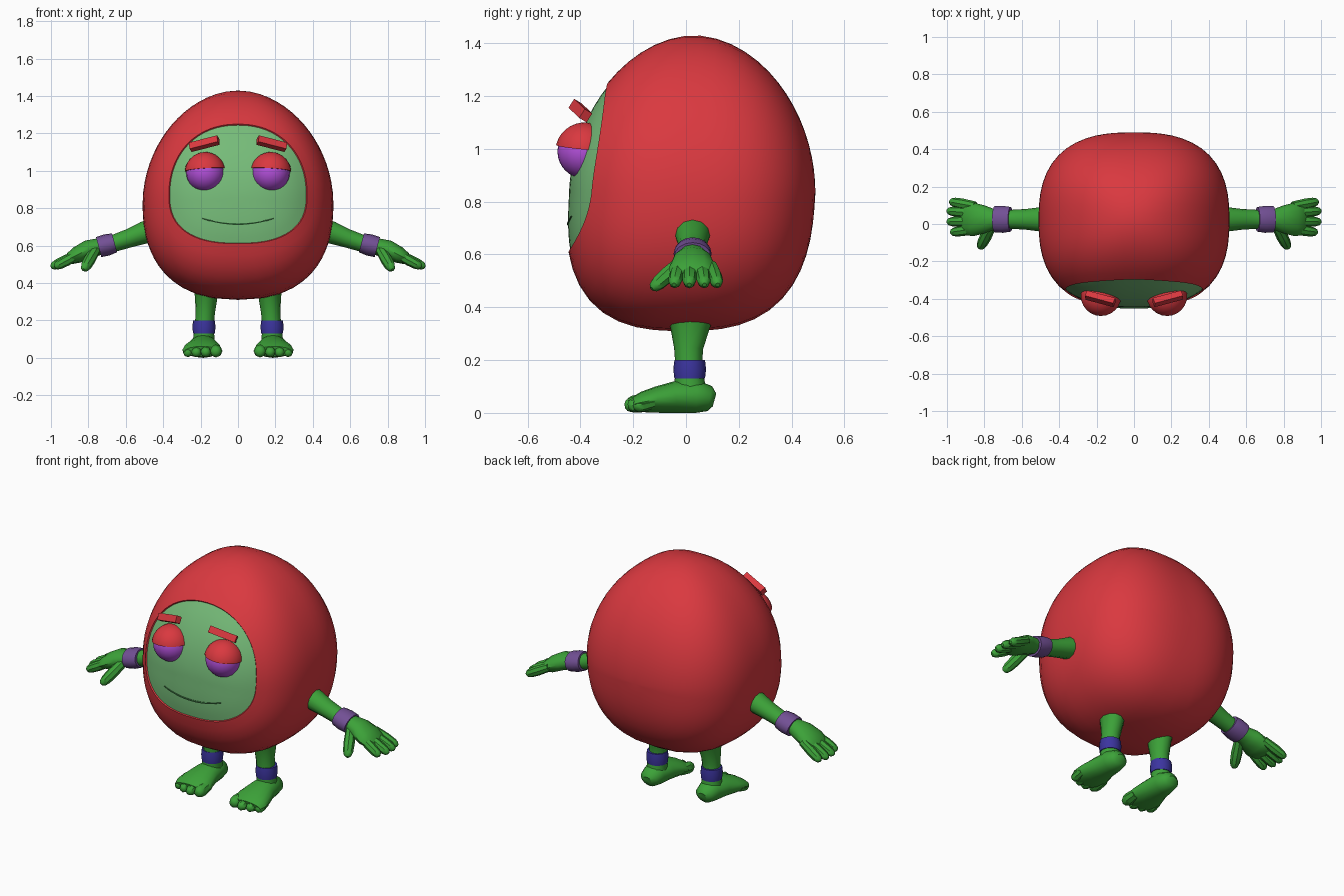
import bpy, bmesh
from math import sin, cos, pi, radians
from mathutils import Vector, Matrix

if "Cube" in bpy.data.objects:
    bpy.data.objects.remove(bpy.data.objects["Cube"])

def material(name, r, g, b):
    m = bpy.data.materials.new(name)
    m.use_nodes = True
    m.diffuse_color = (r, g, b, 1)
    node = m.node_tree.nodes["Principled BSDF"]
    node.inputs["Base Color"].default_value = (r, g, b, 1)
    node.inputs["Roughness"].default_value = 0.7
    return m

RED = material("red", 0.70, 0.04, 0.05)
FACE = material("pale green", 0.18, 0.50, 0.19)
GREEN = material("green", 0.045, 0.36, 0.04)
DARK = material("dark green", 0.05, 0.20, 0.06)
WRIST = material("dusty purple", 0.17, 0.08, 0.30)
ANKLE = material("deep blue", 0.045, 0.035, 0.35)
VIOLET = material("violet", 0.45, 0.08, 0.70)
parts = []

def finish(name, bm, *mats, mirror=False):
    bmesh.ops.recalc_face_normals(bm, faces=bm.faces)
    mesh = bpy.data.meshes.new(name)
    bm.to_mesh(mesh)
    bm.free()
    for m in mats:
        mesh.materials.append(m)
    ob = bpy.data.objects.new(name, mesh)
    bpy.context.collection.objects.link(ob)
    if mirror:
        ob.modifiers.new("mirror", "MIRROR").use_mirror_merge = False
    parts.append(ob)
    return ob

def bridge(bm, a, b, mat=0):
    n = len(a)
    for i in range(n):
        j = (i + 1) % n
        bm.faces.new((a[i], a[j], b[j], b[i])).material_index = mat

def fan(bm, ring, tip, mat=0):
    for i in range(len(ring)):
        bm.faces.new((ring[i], ring[(i + 1) % len(ring)], tip)).material_index = mat

def loft(bm, stations, side, sides=12):
    """Elliptic rings (position, half width along side, half thickness)."""
    pts = [Vector(s[0]) for s in stations]
    last = None
    for k, (_, w, h) in enumerate(stations):
        t = pts[min(k + 1, len(pts) - 1)] - pts[max(k - 1, 0)]
        up = t.cross(Vector(side)).normalized()
        across = up.cross(t).normalized()
        ring = [bm.verts.new(pts[k] + across * w * cos(a) + up * h * sin(a))
                for a in (2 * pi * i / sides for i in range(sides))]
        if last:
            bridge(bm, last, ring)
        else:
            bm.faces.new(ring)
        last = ring
    bm.faces.new(last)

def digit(bm, base, tip, r, side):
    """Finger or toe with a rounded end."""
    base, tip = Vector(base), Vector(tip)
    shape = ((0, 0.9), (0.5, 1.05), (0.8, 0.95), (0.94, 0.7), (1, 0.3))
    loft(bm, [(base.lerp(tip, f), r * s, r * s) for f, s in shape], side, 8)

# Egg shaped body, given as an inside test
MID = Vector((0, 0.02, 0.83))

def inside(p):
    up = p.z > MID.z
    t = (p.z - MID.z) / 0.60 if up else (MID.z - p.z) / 0.52
    if t >= 1:
        return False
    px, py = (1.9, 1.9) if up else (2.4, 2.7)
    rx = 0.51 * (1 - t ** px) ** (1 / px)
    ry = 0.47 * (1 - t ** py) ** (1 / py)
    cy = 0.02 + (0.01 if up else -0.03) * t
    return abs(p.x / rx) ** 2.6 + abs((p.y - cy) / ry) ** 2.6 < 1

def hit(start, direction):
    """Last inside point from start along direction."""
    lo, hi = 0, 1
    for _ in range(30):
        m = (lo + hi) / 2
        lo, hi = (m, hi) if inside(start + direction * m) else (lo, m)
    return start + direction * lo

def on_front(x, z):
    return hit(Vector((x, 0, z)), Vector((0, -1, 0)))

# Face opening: wide rounded bottom, narrower top
SEG = 64
rim = []
for i in range(SEG):
    c, s = cos(2 * pi * i / SEG), sin(2 * pi * i / SEG)
    n = 0.92 if s > 0 else 0.8
    x = 0.37 * abs(c) ** n * (1 if c > 0 else -1)
    z = 0.87 + (0.38 if s > 0 else 0.26) * abs(s) ** n * (1 if s > 0 else -1)
    rim.append((on_front(x, z) - MID).normalized())

bm = bmesh.new()
front, back = Vector((0, -1, 0.1)).normalized(), Vector((0, 1, 0))

def shell_ring(toward, f, scale=1):
    return [bm.verts.new(MID + (hit(MID, d.slerp(toward, f)) - MID) * scale) for d in rim]

edge = shell_ring(front, 0)
prev = edge
for k in range(1, 22):
    ring = shell_ring(back, k / 22)
    bridge(bm, prev, ring)
    prev = ring
fan(bm, prev, bm.verts.new(hit(MID, back)))
# Slightly sunken face
prev = shell_ring(front, 0, 0.985)
bridge(bm, edge, prev)
for k in range(1, 9):
    ring = shell_ring(front, k / 9, 0.985)
    bridge(bm, prev, ring, 1)
    prev = ring
fan(bm, prev, bm.verts.new(MID + (hit(MID, front) - MID) * 0.985), 1)
finish("body", bm, RED, FACE)

# Mouth line
bm = bmesh.new()
smile = []
for i in range(17):
    u = i / 8 - 1
    p = on_front(0.19 * u, 0.715 + 0.03 * u * u) + Vector((0, 0.006, 0))
    smile.append((p, 0.004, 0.002 + 0.003 * (1 - u * u)))
loft(bm, smile, (0, 1, 0), 6)
finish("mouth", bm, DARK)

# Eyes, heavy lids and brows
EYE = Vector((0.175, -0.385, 0.99))
bm = bmesh.new()
bmesh.ops.create_uvsphere(bm, u_segments=24, v_segments=16, radius=0.102)
bmesh.ops.translate(bm, verts=bm.verts, vec=EYE)
finish("eyes", bm, VIOLET, mirror=True)

bm = bmesh.new()
bmesh.ops.create_uvsphere(bm, u_segments=24, v_segments=16, radius=0.11)
cut = bmesh.ops.bisect_plane(bm, geom=bm.verts[:] + bm.edges[:] + bm.faces[:],
                             plane_co=(0, 0, 0.015), plane_no=(0, 0, 1), clear_inner=True)
bmesh.ops.holes_fill(bm, edges=[e for e in bm.edges if e.is_boundary])
tilt = Matrix.Rotation(radians(4), 4, "Y") @ Matrix.Rotation(radians(-5), 4, "X")
bmesh.ops.transform(bm, matrix=Matrix.Translation(EYE) @ tilt, verts=bm.verts)
finish("eyelids", bm, RED, mirror=True)

bm = bmesh.new()
bmesh.ops.create_cube(bm, size=1)
turn = (Matrix.Rotation(radians(15), 4, "Z") @ Matrix.Rotation(radians(14), 4, "Y")
        @ Matrix.Rotation(radians(-30), 4, "X"))
bmesh.ops.transform(bm, verts=bm.verts, matrix=Matrix.Translation((0.18, -0.4, 1.145))
                    @ turn @ Matrix.Diagonal((0.16, 0.035, 0.04, 1)))
finish("eyebrows", bm, RED, mirror=True)

# Arms with hands
Y = 0.025
bm = bmesh.new()
loft(bm, [((x, Y, z), w, h) for x, z, w, h in (
    (0.42, 0.69, 0.075, 0.065), (0.50, 0.67, 0.065, 0.06), (0.58, 0.64, 0.055, 0.05),
    (0.67, 0.61, 0.05, 0.045), (0.74, 0.595, 0.052, 0.045), (0.80, 0.58, 0.075, 0.05),
    (0.86, 0.55, 0.09, 0.045), (0.90, 0.53, 0.085, 0.032), (0.92, 0.52, 0.06, 0.015))], (0, 1, 0))
for y, x in ((0.12, 0.985), (0.07, 1.0), (0.012, 1.0), (-0.045, 0.98)):
    digit(bm, (0.85, 0.025 + (y - 0.025) * 0.75, 0.555), (x, y, 0.485), 0.027, (0, 1, 0))
digit(bm, (0.76, -0.005, 0.58), (0.825, -0.13, 0.47), 0.03, (0, 0, 1))
finish("arms", bm, GREEN, mirror=True)

bm = bmesh.new()
loft(bm, [((0.66, Y, 0.615), 0.066, 0.052), ((0.70, Y, 0.604), 0.072, 0.058),
          ((0.745, Y, 0.592), 0.07, 0.055)], (0, 1, 0), 16)
finish("wristbands", bm, WRIST, mirror=True)

# Legs, feet and toes
bm = bmesh.new()
loft(bm, [((x, y, z), w, h) for x, y, z, w, h in (
    (0.17, 0.015, 0.38, 0.068, 0.095), (0.17, 0.015, 0.33, 0.06, 0.075),
    (0.175, 0.01, 0.25, 0.052, 0.055), (0.18, 0.01, 0.18, 0.05, 0.05),
    (0.183, 0.015, 0.10, 0.058, 0.06), (0.185, 0.02, 0.04, 0.06, 0.065))], (1, 0, 0))
loft(bm, [((x, y, z), w, h) for y, x, z, w, h in (
    (0.108, 0.185, 0.055, 0.03, 0.025), (0.09, 0.185, 0.06, 0.055, 0.048),
    (0.04, 0.185, 0.068, 0.068, 0.062), (-0.04, 0.187, 0.066, 0.08, 0.06),
    (-0.11, 0.19, 0.056, 0.1, 0.05), (-0.165, 0.192, 0.047, 0.106, 0.039),
    (-0.195, 0.192, 0.04, 0.095, 0.028))], (1, 0, 0), 16)
for x, y, r in ((0.118, -0.225, 0.033), (0.172, -0.232, 0.029),
                (0.222, -0.22, 0.028), (0.268, -0.2, 0.026)):
    digit(bm, (x, -0.12, 0.048), (x, y, r + 0.004), r, (1, 0, 0))
# Flat soles
for v in bm.verts:
    v.co.z = max(v.co.z, 0.004 if v.co.y > -0.15 else 0.008)
low = min(v.co.z for v in bm.verts)
bmesh.ops.translate(bm, verts=bm.verts, vec=(0, 0, -low))
finish("legs", bm, GREEN, mirror=True)

bm = bmesh.new()
loft(bm, [((0.182, 0.014, z), w, w) for z, w in ((0.2, 0.058), (0.165, 0.062), (0.13, 0.058))],
     (1, 0, 0), 16)
finish("anklebands", bm, ANKLE, mirror=True)

# Smooth shading with sharp creases
bpy.ops.object.select_all(action="DESELECT")
for ob in parts:
    ob.select_set(True)
bpy.context.view_layer.objects.active = parts[0]
bpy.ops.object.shade_smooth_by_angle(angle=radians(40))
